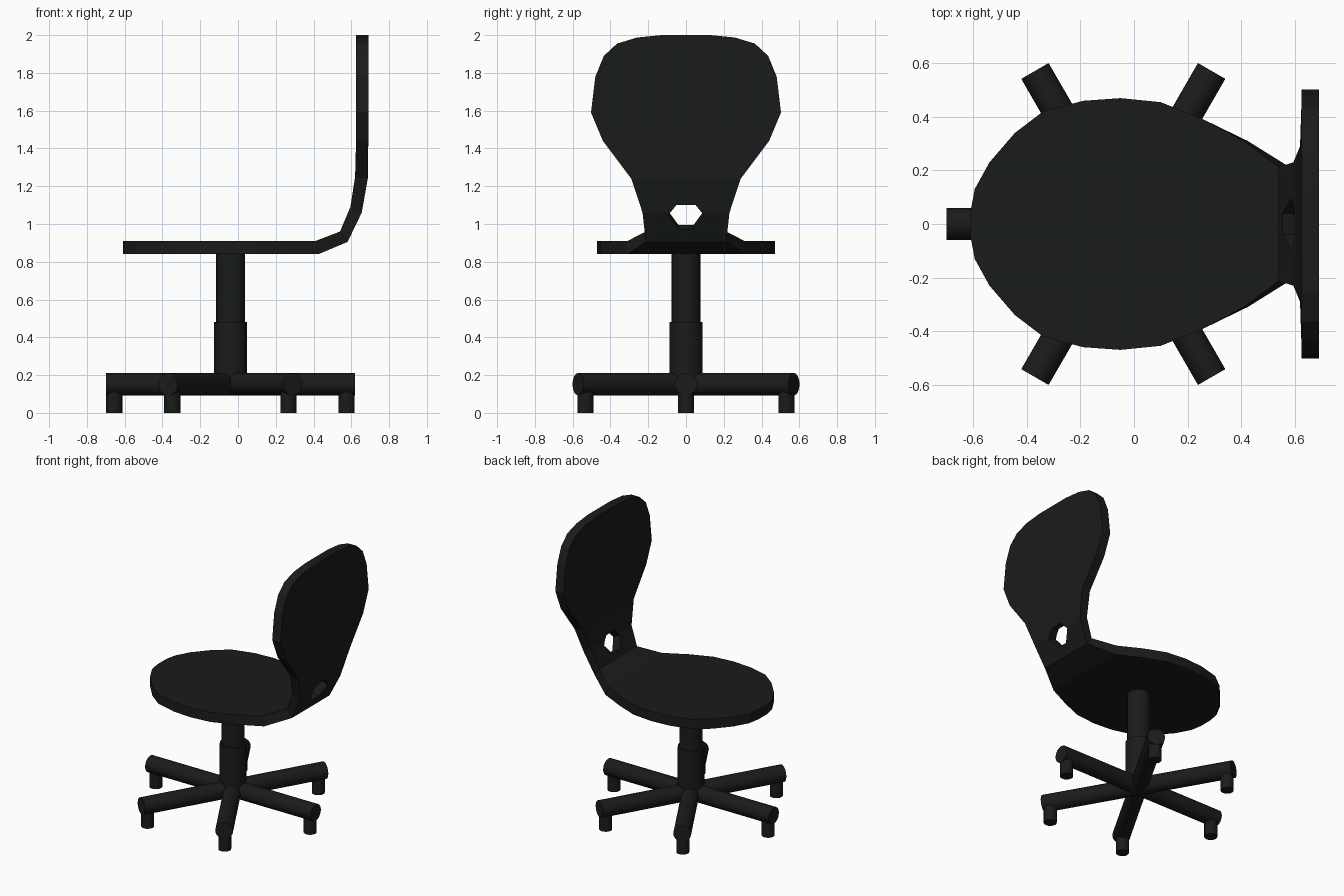
import bpy, bmesh, math
from mathutils import Vector

if "Cube" in bpy.data.objects:
    bpy.data.objects.remove(bpy.data.objects["Cube"])

black = bpy.data.materials.new("black_plastic")
black.diffuse_color = (0.01, 0.011, 0.0105, 1)
black.use_nodes = True
black.node_tree.nodes["Principled BSDF"].inputs["Base Color"].default_value = black.diffuse_color
CX = -0.04  # column axis


def mesh_object(name, bm):
    bmesh.ops.recalc_face_normals(bm, faces=bm.faces)
    me = bpy.data.meshes.new(name)
    bm.to_mesh(me)
    bm.free()
    ob = bpy.data.objects.new(name, me)
    bpy.context.collection.objects.link(ob)
    me.materials.append(black)
    return ob


def rod(name, a, b, r, sides=16):
    a, b = Vector(a), Vector(b)
    bpy.ops.mesh.primitive_cylinder_add(vertices=sides, radius=r, depth=(b - a).length,
                                        location=(a + b) / 2)
    ob = bpy.context.object
    ob.name = name
    ob.rotation_euler = (b - a).to_track_quat('Z', 'Y').to_euler()
    ob.data.materials.append(black)
    bpy.ops.object.shade_smooth_by_angle(angle=math.radians(40))
    return ob


# Seat shell stations: upper/inner point, lower/outer point, half width
stations = [((x, 0.91), (x, 0.84), w) for x, w in (
    (-0.61, 0.05), (-0.595, 0.13), (-0.54, 0.23), (-0.445, 0.34), (-0.34, 0.42),
    (-0.19, 0.46), (-0.05, 0.47), (0.1, 0.455), (0.25, 0.395))]
stations += [((0.41, 0.91), (0.425, 0.84), 0.31),
             ((0.54, 0.96), (0.58, 0.905), 0.213),
             ((0.595, 1.09), (0.655, 1.06), 0.23),
             ((0.62, 1.25), (0.687, 1.24), 0.29)]
stations += [((0.625, z), (0.69, z), w) for z, w in (
    (1.44, 0.44), (1.59, 0.503), (1.78, 0.48), (1.89, 0.435),
    (1.955, 0.365), (1.987, 0.26), (2.0, 0.13))]

# One-piece seat and backrest
bm = bmesh.new()
rings = []
for (xi, zi), (xo, zo), w in stations:
    rings.append([bm.verts.new(p) for p in (
        (xi, -w, zi), (xi, w, zi), (xo, w, zo), (xo, -w, zo))])
for r0, r1 in zip(rings, rings[1:]):
    for i in range(4):
        j = (i + 1) % 4
        bm.faces.new((r0[i], r0[j], r1[j], r1[i]))
bm.faces.new(rings[0])
bm.faces.new(rings[-1])
seat = mesh_object("seat_and_backrest", bm)

# Hand hole cut through the bend
hole = [(-0.04, 0.99), (0.04, 0.99), (0.095, 1.075), (0.05, 1.135), (-0.05, 1.135), (-0.095, 1.075)]
slope = -0.36
bm = bmesh.new()
ends = [[bm.verts.new((x, y, z + slope * (x - 0.57))) for y, z in hole] for x in (0.45, 0.8)]
for i in range(6):
    j = (i + 1) % 6
    bm.faces.new((ends[0][i], ends[0][j], ends[1][j], ends[1][i]))
bm.faces.new(ends[0])
bm.faces.new(ends[1])
cutter = mesh_object("hole_cutter", bm)
cutter.hide_render = True
mod = seat.modifiers.new("hand_hole", 'BOOLEAN')
mod.object = cutter
mod.operation = 'DIFFERENCE'
mod.solver = 'EXACT'
bpy.context.view_layer.objects.active = seat
bpy.ops.object.modifier_apply(modifier=mod.name)
bpy.data.objects.remove(cutter)

# Gas lift column
rod("column_upper", (CX, 0, 0.45), (CX, 0, 0.85), 0.076)
rod("column_lower", (CX, 0, 0.13), (CX, 0, 0.48), 0.088)

# Six spokes, each with a foot
for k in range(6):
    c, s = math.cos(k * math.pi / 3), math.sin(k * math.pi / 3)
    rod(f"base_leg_{k + 1}", (CX, 0, 0.152), (CX + 0.66 * c, 0.66 * s, 0.152), 0.059)
    x, y = CX + 0.615 * c, 0.615 * s
    rod(f"foot_{k + 1}", (x, y, 0), (x, y, 0.14), 0.043)
